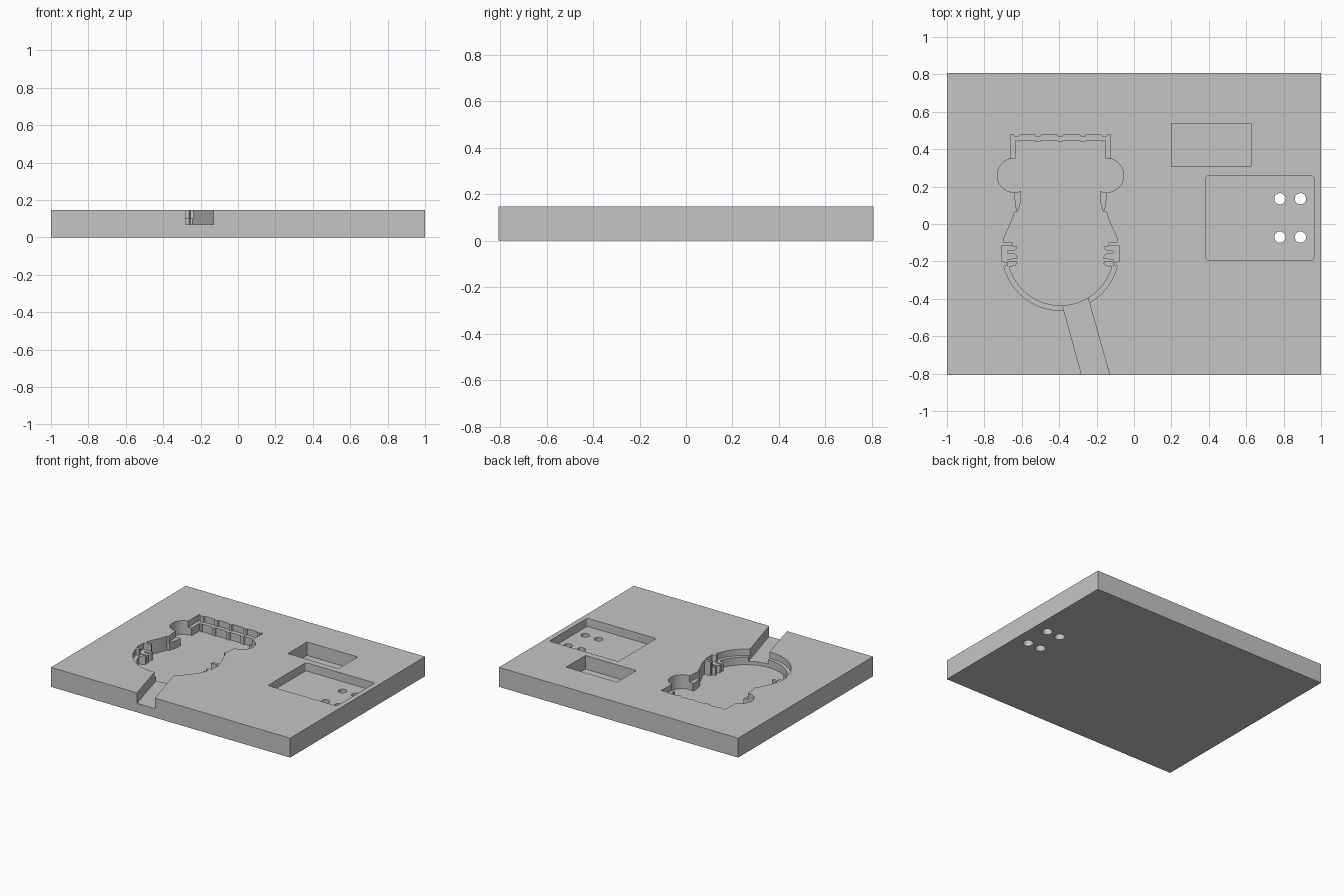
import bpy, bmesh
from math import sin, cos, radians, pi

if "Cube" in bpy.data.objects:
    bpy.data.objects.remove(bpy.data.objects["Cube"])

TOP = 0.147        # slab height
DEEP = 0.042       # floor of the shaped pocket
LEDGE = 0.1        # shallow rim around it
AXIS = -0.393      # symmetry line of the shaped pocket

grey = bpy.data.materials.new("plain_grey")
grey.use_nodes = True
grey.diffuse_color = (0.56, 0.56, 0.56, 1)
grey.node_tree.nodes["Principled BSDF"].inputs["Base Color"].default_value = grey.diffuse_color


def prism(name, ring, low, high, scale_low=1.0):
    """Upright solid from a closed outline; scale_low widens its bottom."""
    cx = sum(p[0] for p in ring) / len(ring)
    cy = sum(p[1] for p in ring) / len(ring)
    bm = bmesh.new()
    bottom = [bm.verts.new((cx + (x - cx) * scale_low, cy + (y - cy) * scale_low, low))
              for x, y in ring]
    top = [bm.verts.new((x, y, high)) for x, y in ring]
    bm.faces.new(bottom[::-1])
    bm.faces.new(top)
    for i in range(len(ring)):
        j = (i + 1) % len(ring)
        bm.faces.new((bottom[i], bottom[j], top[j], top[i]))
    bmesh.ops.recalc_face_normals(bm, faces=bm.faces)
    mesh = bpy.data.meshes.new(name)
    bm.to_mesh(mesh)
    bm.free()
    mesh.materials.append(grey)
    ob = bpy.data.objects.new(name, mesh)
    bpy.context.collection.objects.link(ob)
    return ob


def circle(x, y, r, n=40):
    return [(x + r * cos(2 * pi * i / n), y + r * sin(2 * pi * i / n)) for i in range(n)]


def rectangle(x0, x1, y0, y1, r=0.0):
    if not r:
        return [(x0, y0), (x1, y0), (x1, y1), (x0, y1)]
    corners = [(x1 - r, y1 - r), (x0 + r, y1 - r), (x0 + r, y0 + r), (x1 - r, y0 + r)]
    return [(cx + r * cos(radians(90 * k + a)), cy + r * sin(radians(90 * k + a)))
            for k, (cx, cy) in enumerate(corners) for a in (0, 30, 60, 90)]


def mirrored(half):
    """Full outline from its right half, listed top to bottom."""
    right = [(AXIS + x, y) for x, y in half]
    left = [(AXIS - x, y) for x, y in half[::-1] if x > 1e-5]
    return right + left


def toothed_edge(y, end, dip):
    """Half of the top edge, with small teeth at equal steps."""
    pts = [(0, y - dip), (0.012, y - dip), (0.018, y)]
    for c in (0.12, 0.235):
        pts += [(c - 0.018, y), (c - 0.012, y - dip), (c + 0.012, y - dip), (c + 0.018, y)]
    return [p for p in pts if p[0] < end - 0.005] + [(end, y)]


def lower_arc(r, start):
    angles = [start + (90 - start) * i / 24 for i in range(25)]
    return [(r * cos(radians(a)), -0.15 - r * sin(radians(a))) for a in angles[:-1]] + [(0, -0.15 - r)]


slab = prism("slab", rectangle(-1, 1, -0.806, 0.806), 0, TOP)


def cut(ring, low, high=TOP + 0.05, scale_low=1.0):
    cutter = prism("cutter", ring, low, high, scale_low)
    cutter.hide_render = True
    mod = slab.modifiers.new("pocket", "BOOLEAN")
    mod.operation = "DIFFERENCE"
    mod.solver = "EXACT"
    mod.object = cutter
    bpy.context.view_layer.objects.active = slab
    bpy.ops.object.modifier_apply(modifier=mod.name)
    bpy.data.objects.remove(cutter)


# Shallow rim: toothed top, collar, side clips and lower arc
rim = toothed_edge(0.478, 0.267, 0.01) + [
    (0.267, 0.3), (0.245, 0.2), (0.245, 0.165), (0.24, 0.1), (0.23, 0.067),
    (0.2, 0.05), (0.2, -0.118), (0.315, -0.118), (0.315, -0.2),
    (0.28, -0.205), (0.28, -0.222)] + lower_arc(0.312, 14)
cut(mirrored(rim), LEDGE)

# Slanted channel to the front edge
cut([(-0.383, -0.43), (-0.268, -0.85), (-0.118, -0.85), (-0.2535, -0.37)], 0.068)

# Deep pocket with neck, flared body and clip fingers
body = toothed_edge(0.447, 0.24, 0.008) + [
    (0.24, 0.28), (0.21, 0.18), (0.21, 0.15), (0.215, 0.11), (0.228, 0.067),
    (0.246, 0.063), (0.256, 0.03), (0.273, -0.01), (0.292, -0.05), (0.304, -0.08),
    (0.306, -0.097), (0.256, -0.098), (0.254, -0.108), (0.258, -0.116), (0.23, -0.122),
    (0.238, -0.14), (0.28, -0.143), (0.286, -0.15), (0.28, -0.157), (0.25, -0.157),
    (0.234, -0.167), (0.228, -0.18), (0.234, -0.188), (0.28, -0.189), (0.28, -0.197),
    (0.234, -0.199), (0.23, -0.212), (0.245, -0.224)] + lower_arc(0.285, 16)
cut(mirrored(body), DEEP)

# Round side lobes
for side in (-1, 1):
    cut(circle(AXIS + side * 0.247, 0.26, 0.091), DEEP)

# Small rectangular pocket and wide shallow pocket
cut(rectangle(0.2, 0.625, 0.308, 0.538), 0.045)
cut(rectangle(0.385, 0.962, -0.195, 0.259, 0.016), 0.085)

# Four through holes, flared at the underside
for x in (0.78, 0.89):
    for y in (0.135, -0.07):
        cut(circle(x, y, 0.03, 32), -0.02)
        cut(circle(x, y, 0.03, 32), -0.001, 0.025, 1.25)

# Crisp edges with smooth curved walls
bpy.ops.object.select_all(action="DESELECT")
slab.select_set(True)
bpy.context.view_layer.objects.active = slab
bpy.ops.object.shade_smooth_by_angle(angle=radians(25))
